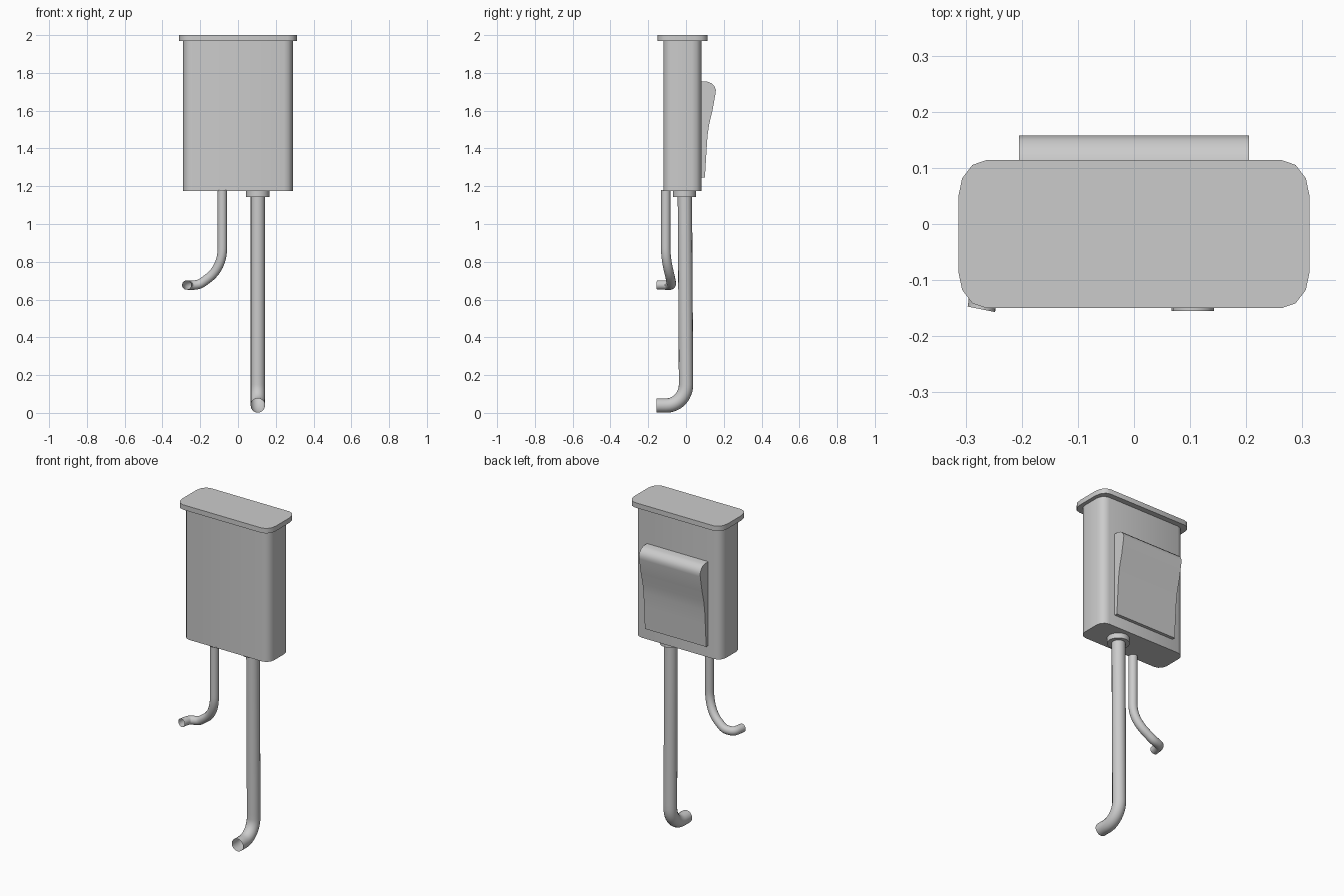
import bpy
import bmesh
import math
from mathutils import Vector

if "Cube" in bpy.data.objects:
    bpy.data.objects.remove(bpy.data.objects["Cube"], do_unlink=True)

GREY = (0.6, 0.6, 0.6, 1)
grey = bpy.data.materials.new("plain grey")
grey.use_nodes = True
grey.diffuse_color = GREY
grey.node_tree.nodes["Principled BSDF"].inputs["Base Color"].default_value = GREY


def finish(obj, angle=40):
    obj.data.materials.append(grey)
    bpy.ops.object.select_all(action="DESELECT")
    bpy.context.view_layer.objects.active = obj
    obj.select_set(True)
    bpy.ops.object.shade_smooth_by_angle(angle=math.radians(angle))


def extrude_outline(name, points, offset):
    """Solid made by extruding a closed outline along offset."""
    bm = bmesh.new()
    face = bm.faces.new([bm.verts.new(p) for p in points])
    result = bmesh.ops.extrude_face_region(bm, geom=[face])
    verts = [v for v in result["geom"] if isinstance(v, bmesh.types.BMVert)]
    bmesh.ops.translate(bm, verts=verts, vec=offset)
    bmesh.ops.recalc_face_normals(bm, faces=bm.faces)
    mesh = bpy.data.meshes.new(name)
    bm.to_mesh(mesh)
    bm.free()
    obj = bpy.data.objects.new(name, mesh)
    bpy.context.collection.objects.link(obj)
    finish(obj)


def rounded_rectangle(half_x, half_y, centre_y, rx, ry, z, steps=3):
    points = []
    for quarter, (sx, sy) in enumerate([(1, 1), (-1, 1), (-1, -1), (1, -1)]):
        for i in range(steps + 1):
            a = (quarter + i / steps) * math.pi / 2
            points.append((sx * (half_x - rx) + rx * math.cos(a),
                           centre_y + sy * (half_y - ry) + ry * math.sin(a), z))
    return points


def pipe(name, stations, radius):
    """Open-ended tube; each station is a point and its handle vector."""
    curve = bpy.data.curves.new(name, "CURVE")
    curve.dimensions = "3D"
    curve.bevel_depth = radius
    curve.bevel_resolution = 6
    curve.resolution_u = 12
    spline = curve.splines.new("BEZIER")
    spline.bezier_points.add(len(stations) - 1)
    for bp, (point, handle) in zip(spline.bezier_points, stations):
        bp.handle_left_type = bp.handle_right_type = "FREE"
        bp.co = point
        bp.handle_left = Vector(point) - Vector(handle)
        bp.handle_right = Vector(point) + Vector(handle)
    obj = bpy.data.objects.new(name, curve)
    bpy.context.collection.objects.link(obj)
    bpy.ops.object.select_all(action="DESELECT")
    bpy.context.view_layer.objects.active = obj
    obj.select_set(True)
    bpy.ops.object.convert(target="MESH")
    finish(bpy.context.object, 60)


# Tank and its overhanging lid
extrude_outline("tank", rounded_rectangle(0.29, 0.1, -0.019, 0.047, 0.05, 1.175), (0, 0, 0.8))
extrude_outline("lid", rounded_rectangle(0.313, 0.132, -0.018, 0.05, 0.065, 1.97), (0, 0, 0.03))

# Wedge-shaped wall bracket on the back
wedge = [(0.075, 1.755), (0.115, 1.753), (0.135, 1.745), (0.15, 1.73), (0.158, 1.71),
         (0.156, 1.69), (0.14, 1.6), (0.123, 1.53), (0.114, 1.47), (0.108, 1.38),
         (0.1, 1.245), (0.075, 1.245)]
extrude_outline("wall_bracket", [(-0.205, y, z) for y, z in wedge], (0.41, 0, 0))

# Collar under the tank
bpy.ops.mesh.primitive_cylinder_add(vertices=32, radius=0.062, depth=0.035,
                                    location=(0.105, -0.008, 1.161))
collar = bpy.context.object
collar.name = "pipe_collar"
finish(collar)

# Long flush pipe, bending forward at the bottom
pipe("flush_pipe", [((0.105, -0.006, 1.175), (0, 0, -0.1)),
                    ((0.105, 0, 0.15), (0, 0, -0.06)),
                    ((0.105, -0.105, 0.039), (0, -0.06, 0)),
                    ((0.105, -0.155, 0.039), (0, -0.01, 0))], 0.038)

# Thin inlet pipe, sweeping sideways then forward
pipe("inlet_pipe", [((-0.083, -0.107, 1.18), (0, 0, -0.1)),
                    ((-0.083, -0.107, 0.87), (0, 0, -0.07)),
                    ((-0.155, -0.083, 0.715), (-0.04, 0.006, -0.03)),
                    ((-0.23, -0.082, 0.677), (-0.03, -0.006, -0.003)),
                    ((-0.267, -0.12, 0.677), (-0.004, -0.02, 0)),
                    ((-0.272, -0.152, 0.677), (-0.002, -0.01, 0))], 0.025)
